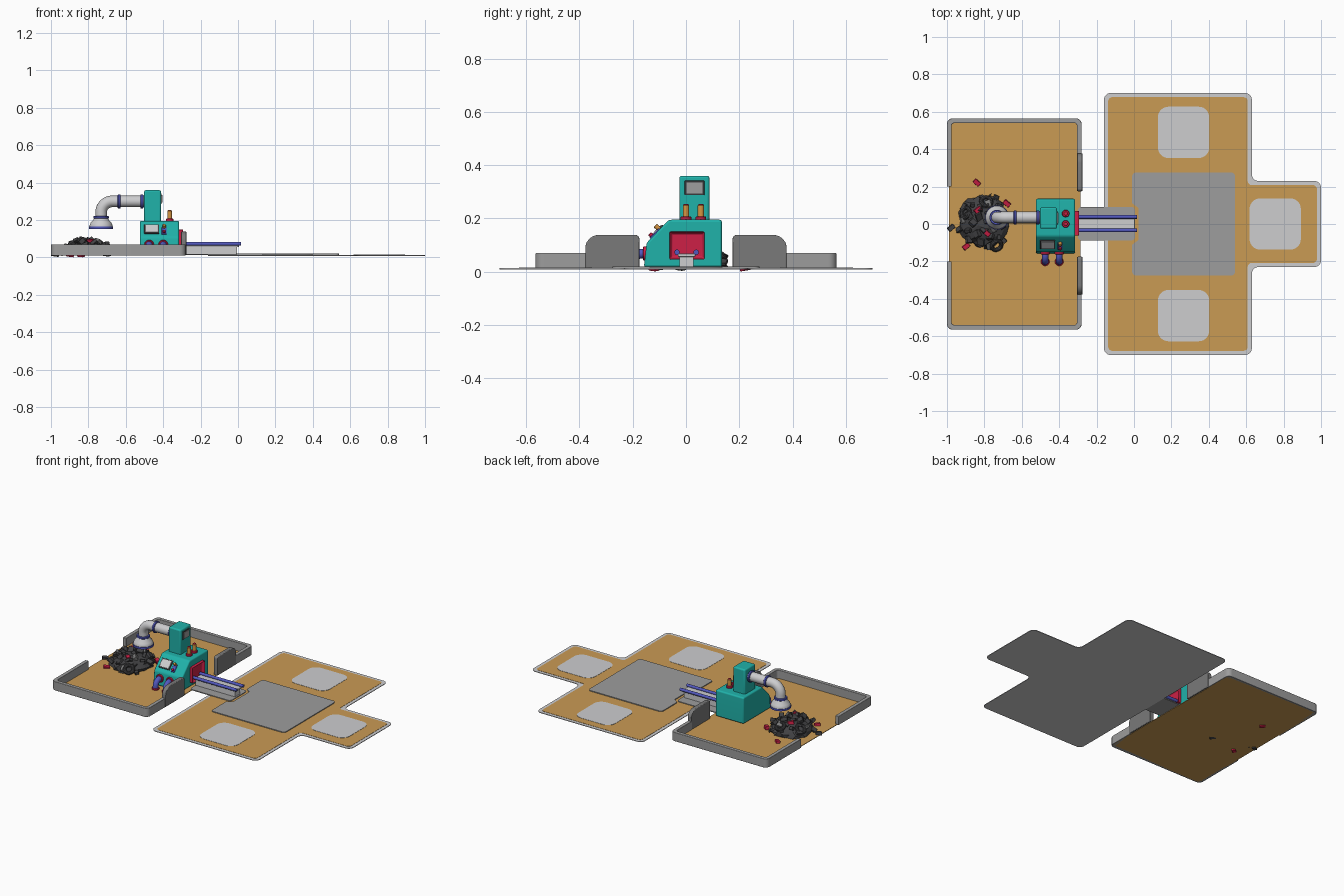
import bpy, bmesh, math, random
from mathutils import Vector, Matrix, Euler

if "Cube" in bpy.data.objects:
    bpy.data.objects.remove(bpy.data.objects["Cube"])

random.seed(4)
pi = math.pi


def mat(name, r, g, b):
    m = bpy.data.materials.new(name)
    lin = [((c / 255 + 0.055) / 1.055) ** 2.4 for c in (r, g, b)]
    m.diffuse_color = (*lin, 1)
    m.use_nodes = True
    m.node_tree.nodes["Principled BSDF"].inputs["Base Color"].default_value = m.diffuse_color
    return m


BROWN = mat("tan_floor", 202, 155, 84)
TEAL = mat("teal", 32, 178, 170)
GREY = mat("grey", 157, 157, 157)
DARK = mat("dark_grey", 122, 122, 122)
LIGHT = mat("light_grey", 205, 205, 207)
COAL = mat("charcoal", 66, 66, 68)
RED = mat("red", 205, 32, 70)
BLUE = mat("blue", 82, 88, 190)
ORANGE = mat("orange", 215, 150, 65)


def add(name, bm, m, bevel=0, M=None):
    bmesh.ops.recalc_face_normals(bm, faces=bm.faces)
    if M is not None:
        bm.transform(M)
    me = bpy.data.meshes.new(name)
    bm.to_mesh(me)
    bm.free()
    me.materials.append(m)
    for p in me.polygons:
        p.use_smooth = True
    me.set_sharp_from_angle(angle=math.radians(32))
    ob = bpy.data.objects.new(name, me)
    bpy.context.collection.objects.link(ob)
    if bevel:
        b = ob.modifiers.new("bevel", 'BEVEL')
        b.width, b.segments, b.limit_method = bevel, 3, 'ANGLE'
        b.angle_limit = math.radians(40)
    return ob


def rounded(corners, n=6):
    """Polygon from (x, y, radius) corners, each filleted."""
    out = []
    for i, (x, y, r) in enumerate(corners):
        p = Vector((x, y))
        if r == 0:
            out.append(p)
            continue
        a = (Vector(corners[i - 1][:2]) - p).normalized()
        b = (Vector(corners[(i + 1) % len(corners)][:2]) - p).normalized()
        half = a.angle(b) / 2
        c = p + (a + b).normalized() * (r / math.sin(half))
        s, e = p + a * (r / math.tan(half)) - c, p + b * (r / math.tan(half)) - c
        for k in range(n + 1):
            v = s.lerp(e, k / n)
            out.append(c + v.normalized() * r)
    return out


def prism(name, corners, z0, z1, m, M=None, bevel=0):
    bm = bmesh.new()
    f = bm.faces.new([bm.verts.new((p.x, p.y, z0)) for p in rounded(corners)])
    g = bmesh.ops.extrude_face_region(bm, geom=[f], use_keep_orig=True)
    bmesh.ops.translate(bm, vec=(0, 0, z1 - z0),
                        verts=[v for v in g['geom'] if isinstance(v, bmesh.types.BMVert)])
    return add(name, bm, m, bevel, M)


def rect(x0, x1, y0, y1, r=0):
    return [(x0, y0, r), (x1, y0, r), (x1, y1, r), (x0, y1, r)]


def box(name, x0, x1, y0, y1, z0, z1, m, bevel=0, rot=None):
    bm = bmesh.new()
    bmesh.ops.create_cube(bm, size=1)
    M = Matrix.Translation(((x0 + x1) / 2, (y0 + y1) / 2, (z0 + z1) / 2))
    if rot:
        M = M @ Euler(rot).to_matrix().to_4x4()
    return add(name, bm, m, bevel, M @ Matrix.Diagonal((x1 - x0, y1 - y0, z1 - z0, 1)))


def lathe(name, profile, m, loc, axis=(0, 0, 1), n=28, closed=False):
    """Turn (radius, height) points about an axis through loc."""
    bm = bmesh.new()
    rings = [[bm.verts.new((r * math.cos(2 * pi * k / n), r * math.sin(2 * pi * k / n), z))
              for k in range(n)] for r, z in profile]
    pairs = list(zip(rings, rings[1:])) + ([(rings[-1], rings[0])] if closed else [])
    for a, b in pairs:
        for k in range(n):
            bm.faces.new((a[k], a[(k + 1) % n], b[(k + 1) % n], b[k]))
    if not closed:
        bm.faces.new(rings[0])
        bm.faces.new(rings[-1])
    q = Vector((0, 0, 1)).rotation_difference(Vector(axis)).to_matrix().to_4x4()
    return add(name, bm, m, 0, Matrix.Translation(loc) @ q)


def disc(name, r, h, m, loc, axis=(0, 0, 1)):
    b = min(r, h) * 0.2
    return lathe(name, [(r - b, 0), (r, b), (r, h - b), (r - b, h)], m, loc, axis)


def tube(name, pts, r, m):
    cu = bpy.data.curves.new(name, 'CURVE')
    cu.dimensions, cu.bevel_depth, cu.bevel_resolution, cu.use_fill_caps = '3D', r, 6, True
    sp = cu.splines.new('POLY')
    sp.points.add(len(pts) - 1)
    for p, c in zip(sp.points, pts):
        p.co = (*c, 1)
    tmp = bpy.data.objects.new(name + "_path", cu)
    bpy.context.collection.objects.link(tmp)
    bm = bmesh.new()
    bm.from_mesh(bpy.data.meshes.new_from_object(
        tmp.evaluated_get(bpy.context.evaluated_depsgraph_get())))
    bpy.data.objects.remove(tmp)
    return add(name, bm, m)


# Delivery pad: border plate, tan field, light squares, grey centre
def tee(i, r):
    return [(-.16 + i, -.70 + i, r), (.63 - i, -.70 + i, r), (.63 - i, -.23 + i, r), (1 - i, -.23 + i, r),
            (1 - i, .23 - i, r), (.63 - i, .23 - i, r), (.63 - i, .70 - i, r), (-.16 + i, .70 - i, r)]


prism("pad_border", tee(0, .035), .009, .013, LIGHT)
prism("pad_field", tee(.022, .022), .013, .0145, BROWN)
for i, (x, y) in enumerate([(.265, .49), (.755, 0), (.265, -.49)]):
    prism(f"pad_square_{i}", rect(x - .137, x + .137, y - .137, y + .137, .055), .0145, .016, LIGHT)
prism("pad_centre", [(-.01, -.275, .02), (.54, -.275, .02), (.54, .275, .02), (-.01, .275, .02),
                     (-.01, .11, .01), (.025, .085, .01), (.025, -.085, .01), (-.01, -.11, .01)],
      .0145, .020, GREY)

# Yard floor, low walls and gate panels
prism("yard_floor", rect(-.99, -.285, -.555, .555, .03), .010, .014, BROWN)
for s, nm in ((1, "back"), (-1, "front")):
    prism("wall_" + nm, [(-1, s * .20, 0), (-1, s * .565, .03), (-.28, s * .565, .03), (-.28, s * .37, 0),
                         (-.305, s * .37, 0), (-.305, s * .54, .015), (-.975, s * .54, .015),
                         (-.975, s * .20, 0)], .010, .07, GREY, bevel=.003)
    prism("gate_" + nm, [(s * .175, .012, 0), (s * .378, .012, 0), (s * .378, .138, .05), (s * .175, .138, .015)],
          -.304, -.276, DARK, Matrix(((0, 0, 1, 0), (1, 0, 0, 0), (0, 1, 0, 0), (0, 0, 0, 1))), .004)

# Conveyor
prism("conveyor_plate", rect(-.30, .005, -.088, .092, .02), .013, .019, GREY)
box("conveyor_support", -.30, -.005, -.025, .028, .015, .06, LIGHT)
box("conveyor_belt", -.305, .005, -.03, .035, .056, .068, LIGHT, .003)
for s in (-1, 1):
    tube(f"conveyor_rail_{s}", [(-.31, .002 + s * .036, .073), (.015, .002 + s * .036, .073)], .010, BLUE)

# Machine body: side profile in y-z, extruded along x
YZ = Matrix(((0, 0, 1, 0), (1, 0, 0, 0), (0, 1, 0, 0), (0, 0, 0, 1)))
prism("machine_body", [(-.158, .018, 0), (.135, .018, 0), (.135, .195, .01), (-.065, .195, .025), (-.148, .108, .03)],
      -.525, -.315, TEAL, YZ, .008)
box("tower", -.502, -.412, -.025, .088, .17, .36, TEAL, .009)
box("tower_screen_frame", -.414, -.408, -.005, .069, .287, .342, COAL, .003)
box("tower_screen", -.409, -.405, .002, .062, .294, .335, GREY)

# Output port with recessed face
bm = bmesh.new()
bmesh.ops.create_cube(bm, size=1, matrix=Matrix.Translation((-.31, .004, .098)) @ Matrix.Diagonal((.036, .132, .104, 1)))
face = max(bm.faces, key=lambda f: f.calc_center_median().x)
bmesh.ops.inset_region(bm, faces=[face], thickness=.012)
bmesh.ops.translate(bm, verts=face.verts, vec=(-.022, 0, 0))
add("output_port", bm, RED, .004)

# Exhaust stacks
for i, y in enumerate((0, .056)):
    disc(f"stack_base_{i}", .020, .016, RED, (-.365, y, .192))
    disc(f"stack_{i}", .012, .056, ORANGE, (-.365, y, .195))
    disc(f"stack_cap_{i}", .010, .003, RED, (-.365, y, .2505))

# Controls on the sloping front
slope = math.atan2(.087, .083)
mid = Vector((0, -.108, .150))
normal = Vector((0, -math.sin(slope), math.cos(slope)))


def on_slope(x, d, out=0):
    return Vector((x, 0, 0)) + mid + Vector((0, math.cos(slope), math.sin(slope))) * d + normal * out


def panel(name, x, d, w, h, t, m):
    c = on_slope(x, d)
    box(name, c.x - w / 2, c.x + w / 2, c.y - h / 2, c.y + h / 2, c.z - t / 2, c.z + t / 2, m, .002, (slope, 0, 0))


panel("console_frame", -.462, 0, .080, .064, .010, COAL)
panel("console_screen", -.462, 0, .068, .052, .016, LIGHT)
panel("lever_slot", -.395, -.012, .026, .05, .010, BLUE)
disc("knob_orange", .009, .022, ORANGE, on_slope(-.395, .012), normal)
disc("knob_red", .008, .016, RED, on_slope(-.395, -.025), normal)

# Front drain elbows
for i, x in enumerate((-.475, -.400)):
    disc(f"drain_collar_{i}", .026, .014, RED, (x, -.148, .068), (0, -1, 0))
    arc = [(x, -.165 - .036 * math.sin(a), .032 + .036 * math.cos(a)) for a in (k * pi / 16 for k in range(9))]
    tube(f"drain_elbow_{i}", [(x, -.15, .068)] + arc + [(x, -.201, .014)], .018, BLUE)
    disc(f"drain_foot_{i}", .023, .012, RED, (x, -.201, .013))

# Suction pipe with collars and hood
px, py, pz = -.732, .035, .30
bend = [(px + .06 - .06 * math.sin(a), py, pz - .06 + .06 * math.cos(a)) for a in (k * pi / 24 for k in range(13))]
tube("suction_pipe", [(-.49, py, pz)] + bend + [(px, py, .205)], .031, LIGHT)
for i, x in enumerate((-.522, -.643)):
    disc(f"pipe_collar_{i}", .038, .016, BLUE, (x, py, pz), (1, 0, 0))
disc("hood_collar", .041, .014, BLUE, (px, py, .208))
lathe("hood", [(.055, .157), (.062, .157), (.062, .170), (.056, .185), (.040, .203), (.036, .215), (.03, .215),
               (.034, .2), (.05, .182)], LIGHT, (px, py, 0), closed=True)
lathe("hood_rim", [(.056, .153), (.065, .153), (.065, .166), (.056, .166)], BLUE, (px, py, 0), closed=True)

# Scrap heap: lumpy dome, blocks, tyres, loose pieces
bm = bmesh.new()
bmesh.ops.create_icosphere(bm, subdivisions=3, radius=1)
bmesh.ops.bisect_plane(bm, geom=bm.verts[:] + bm.edges[:] + bm.faces[:], plane_co=(0, 0, 0), plane_no=(0, 0, -1),
                       clear_outer=True)
for v in bm.verts:
    k = random.uniform(.9, 1.08)
    v.co = Vector((v.co.x * .135 * k, v.co.y * .145 * k, v.co.z * .082 * k))
heap = add("scrap_heap", bm, COAL, 0, Matrix.Translation((-.805, .015, .012)))
heap.data.set_sharp_from_angle(angle=math.radians(15))
for i in range(26):
    a, t = i * 2.4, math.sqrt((i + .5) / 26)
    x, y = -.805 + .137 * t * math.cos(a), .015 + .145 * t * math.sin(a)
    z = .018 + .076 * math.sqrt(max(0, 1 - t * t))
    w, d, h = (random.uniform(.010, .022) for _ in range(3))
    box(f"scrap_block_{i}", x - w, x + w, y - d, y + d, z - h * .6, z + h * .6, DARK if i % 6 == 5 else COAL, .002,
        [random.uniform(-.7, .7) for _ in range(3)])
ring = [(.027 + .011 * math.cos(2 * pi * k / 10), .011 * math.sin(2 * pi * k / 10)) for k in range(10)]
for i, (loc, ax) in enumerate([((-.735, -.115, .045), (.3, -.5, .8)), ((-.90, .06, .06), (-.6, .2, .7)),
                               ((-.79, .12, .07), (.1, .5, .8))]):
    lathe(f"scrap_tyre_{i}", ring, COAL, loc, ax, closed=True)
for i, (x, y, z, m) in enumerate([(-.84, .222, .016, RED), (-.898, -.12, .016, RED), (-.787, -.048, .085, RED),
                                  (-.835, .075, .088, RED), (-.68, .11, .03, RED), (-.978, -.02, .018, COAL),
                                  (-.70, -.085, .02, COAL)]):
    box(f"loose_scrap_{i}", x - .019, x + .019, y - .012, y + .012, z - .012, z + .012, m, .002,
        (.15, .1, -.7 if i % 2 == 0 else .7))
